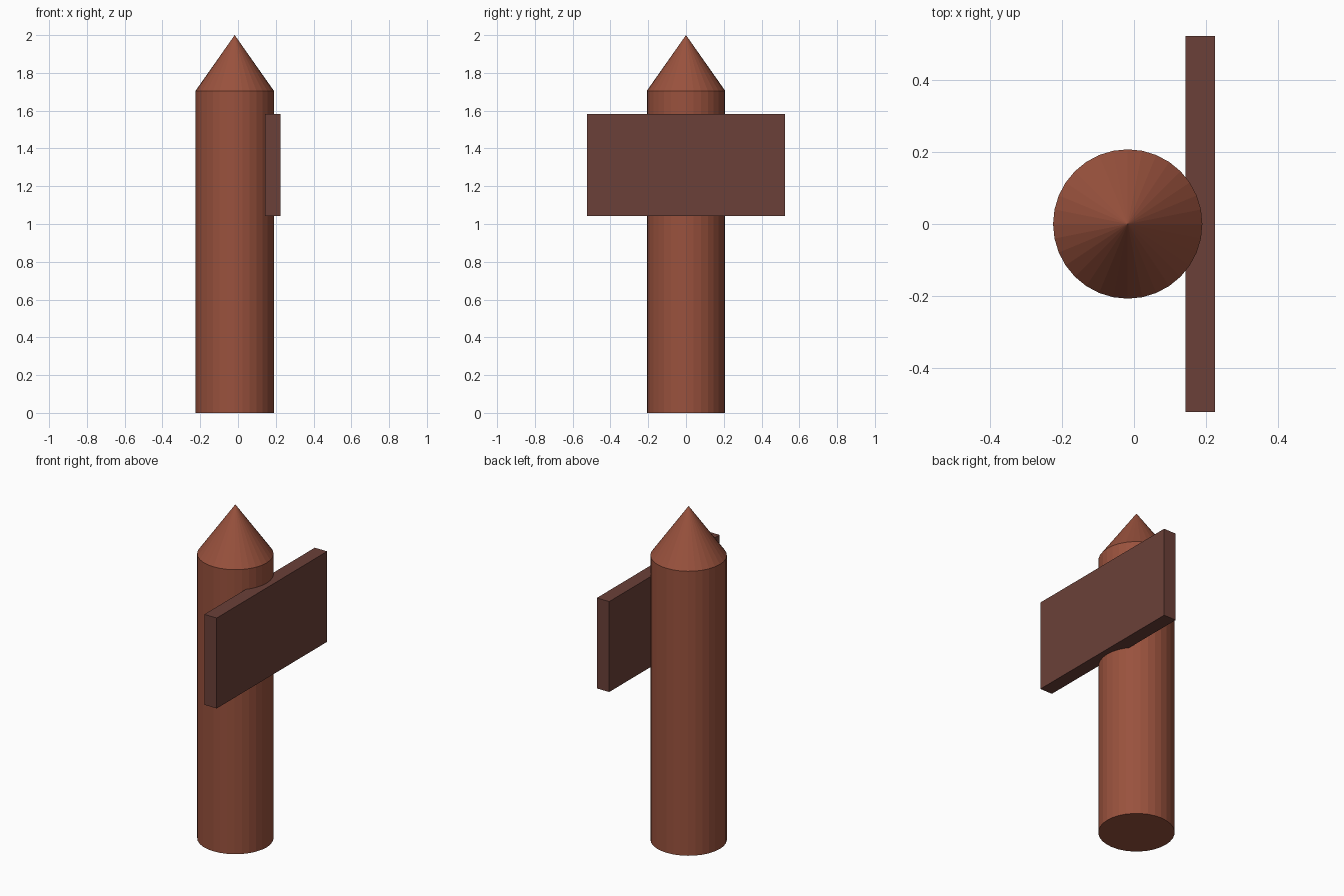
import bpy

if "Cube" in bpy.data.objects:
    bpy.data.objects.remove(bpy.data.objects["Cube"])

POST_X, RADIUS, SIDES = -0.0175, 0.2075, 32
SHOULDER, TOP = 1.705, 2.0


def material(name, rgb):
    mat = bpy.data.materials.new(name)
    mat.diffuse_color = (*rgb, 1)
    mat.use_nodes = True
    mat.node_tree.nodes["Principled BSDF"].inputs["Base Color"].default_value = mat.diffuse_color
    return mat


def finish(name, mat):
    obj = bpy.context.object
    obj.name = name
    obj.data.materials.append(mat)
    return obj


wood = material("post_wood", (0.32, 0.084, 0.047))
dark_wood = material("board_wood", (0.147, 0.051, 0.04))

# Round post
bpy.ops.mesh.primitive_cylinder_add(vertices=SIDES, radius=RADIUS, depth=SHOULDER,
                                    location=(POST_X, 0, SHOULDER / 2))
finish("post", wood)

# Pointed tip
bpy.ops.mesh.primitive_cone_add(vertices=SIDES, radius1=RADIUS, radius2=0,
                                depth=TOP - SHOULDER,
                                location=(POST_X, 0, (SHOULDER + TOP) / 2))
finish("pointed_tip", wood)

# Horizontal board let into the right side of the post
bpy.ops.mesh.primitive_cube_add(size=1, location=(0.184, 0, 1.3125))
board = finish("board", dark_wood)
board.scale = (0.082, 1.046, 0.542)
bpy.ops.object.transform_apply(location=False, rotation=False, scale=True)
